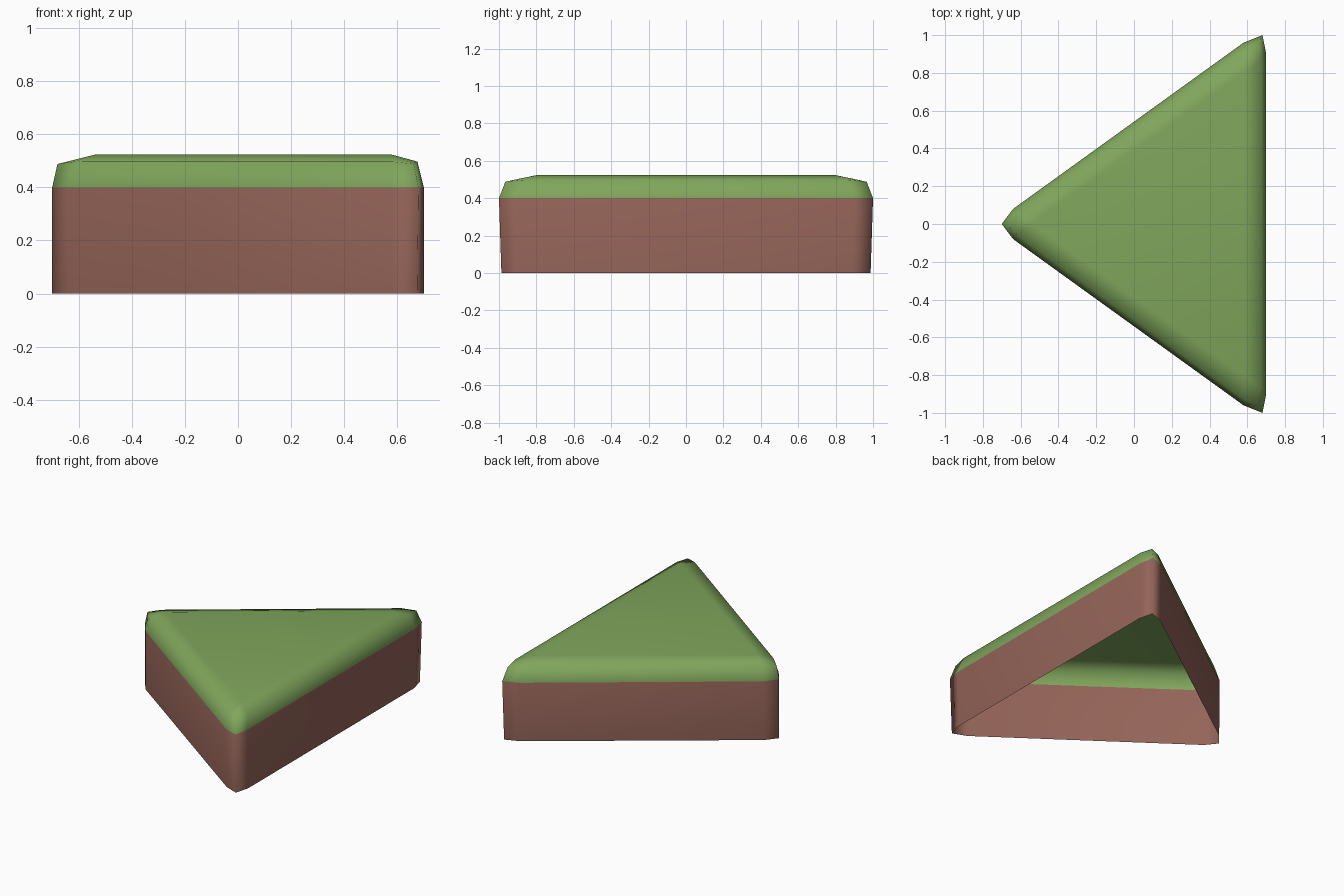
import bpy, bmesh

if "Cube" in bpy.data.objects:
    bpy.data.objects.remove(bpy.data.objects["Cube"])

def material(name, rgb):
    m = bpy.data.materials.new(name)
    m.diffuse_color = (*rgb, 1)
    m.use_nodes = True
    m.node_tree.nodes["Principled BSDF"].inputs["Base Color"].default_value = m.diffuse_color
    return m

grass = material("grass green", (0.216, 0.381, 0.107))
earth = material("earth brown", (0.296, 0.127, 0.098))

# Half outlines (y >= 0) of each level: rear corner (3 points), left corner (2 points)
bottom = [(.70, .89, 0), (.675, .987, 0), (.58, .95, 0), (-.64, .075, 0), (-.70, 0, 0)]
wall = [(.70, .90, .4), (.68, 1.0, .4), (.58, .96, .4), (-.64, .08, .4), (-.70, 0, .4)]
shoulder = [(.676, .87, .497), (.662, .966, .488), (.58, .925, .497),
            (-.615, .06, .497), (-.68, 0, .488)]
top = [(.58, .80, .523)] * 3 + [(-.54, 0, .523)] * 2

def ring(bm, half):
    """Mirror a half outline across y and make its vertices."""
    full = half + [(x, -y, z) for x, y, z in reversed(half[:-1])]
    return [bm.verts.new(p) for p in full]

# Hollow triangular tile: brown walls, rounded green top, open underside
bm = bmesh.new()
rings = [ring(bm, h) for h in (bottom, wall, shoulder, top)]
for level, (a, b) in enumerate(zip(rings, rings[1:])):
    n = len(a)
    for i in range(n):
        j = (i + 1) % n
        f = bm.faces.new((a[i], a[j], b[j], b[i]))
        f.material_index = 1 if level == 0 else 0
bm.faces.new(rings[-1])
bmesh.ops.remove_doubles(bm, verts=bm.verts, dist=0.0005)
for f in bm.faces:
    f.smooth = True

mesh = bpy.data.meshes.new("triangular_ground_tile")
bm.to_mesh(mesh)
bm.free()
mesh.materials.append(grass)
mesh.materials.append(earth)
tile = bpy.data.objects.new("triangular_ground_tile", mesh)
bpy.context.collection.objects.link(tile)
